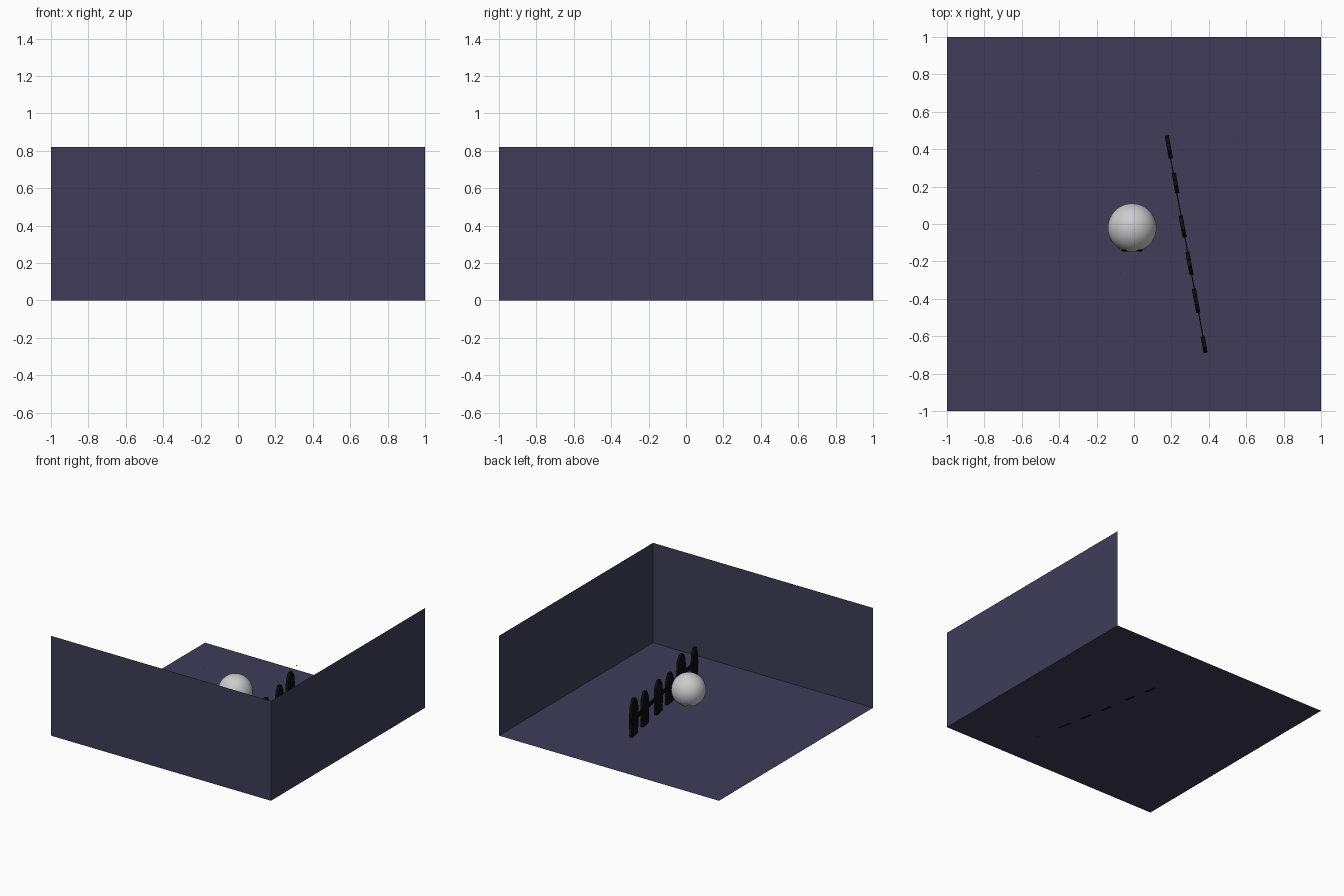
import bpy, bmesh, math
from mathutils import Vector

if "Cube" in bpy.data.objects:
    bpy.data.objects.remove(bpy.data.objects["Cube"])


def material(name, rgb):
    m = bpy.data.materials.new(name)
    m.diffuse_color = (*rgb, 1)
    m.use_nodes = True
    m.node_tree.nodes["Principled BSDF"].inputs["Base Color"].default_value = m.diffuse_color
    return m


NIGHT = material("night_violet", (0.05, 0.046, 0.098))
BLACK = material("black", (0.004, 0.004, 0.004))


def add_object(name, bm, mat=None, smooth=False):
    me = bpy.data.meshes.new(name)
    for f in bm.faces:
        f.smooth = smooth
    bm.to_mesh(me)
    bm.free()
    ob = bpy.data.objects.new(name, me)
    bpy.context.collection.objects.link(ob)
    if mat:
        me.materials.append(mat)
    return ob


def sheet(name, corners):
    bm = bmesh.new()
    bm.faces.new([bm.verts.new(c) for c in corners])
    return add_object(name, bm, NIGHT)


def board(name, outline, thickness):
    """Extrude an (along, up) outline evenly about its own plane."""
    bm = bmesh.new()
    face = bm.faces.new([bm.verts.new((-thickness / 2, a, z)) for a, z in outline])
    ext = bmesh.ops.extrude_face_region(bm, geom=[face])
    moved = [v for v in ext["geom"] if isinstance(v, bmesh.types.BMVert)]
    bmesh.ops.translate(bm, verts=moved, vec=(thickness, 0, 0))
    bmesh.ops.recalc_face_normals(bm, faces=bm.faces)
    return add_object(name, bm, BLACK)


# Floor and the two walls
H = 0.82
sheet("floor", [(-1, -1, 0), (1, -1, 0), (1, 1, 0), (-1, 1, 0)])
sheet("front_wall", [(1, -1, 0), (-1, -1, 0), (-1, -1, H), (1, -1, H)])
sheet("side_wall", [(1, 1, 0), (1, -1, 0), (1, -1, H), (1, 1, H)])

# Floating spirit: ball with an open, wavy hem
R = 0.13
C = Vector((-0.01, -0.02, 0.26))
bm = bmesh.new()
bmesh.ops.create_uvsphere(bm, u_segments=48, v_segments=24, radius=R)
bmesh.ops.delete(bm, geom=[v for v in bm.verts if v.co.z < -R * 0.9999], context='VERTS')
for v in bm.verts:
    u = math.atan2(v.co.y, v.co.x)
    polar = math.acos(max(-1, min(1, v.co.z / R)))
    polar *= (2.5 + 0.17 * math.cos(7 * u)) / math.pi
    v.co = R * Vector((math.sin(polar) * math.cos(u), math.sin(polar) * math.sin(u), math.cos(polar)))
spirit = add_object("spirit_body", bm, None, True)
spirit.location = C

# Eyes set into the front of the spirit
for side in (-1, 1):
    bm = bmesh.new()
    bmesh.ops.create_uvsphere(bm, u_segments=16, v_segments=10, radius=0.017)
    eye = add_object("eye", bm, BLACK, True)
    eye.scale = (1, 0.4, 1.4)
    eye.location = C + Vector((side * 0.04, -0.121, 0.02))

# Fence: pickets with clipped tips on a slanting line
ANGLE = math.atan2(0.211, 1.163)
pickets = [  # x, y, width, height
    (0.186, 0.412, 0.125, 0.30), (0.222, 0.219, 0.112, 0.275),
    (0.260, -0.013, 0.118, 0.27), (0.296, -0.209, 0.125, 0.245),
    (0.332, -0.410, 0.132, 0.31), (0.375, -0.645, 0.090, 0.265)]
for x, y, w, h in pickets:
    b = w * 0.42
    p = board("picket", [(-b, 0), (b, 0), (w / 2, h * 0.5), (b, h - 0.05),
                         (w * 0.15, h), (-w * 0.15, h), (-b, h - 0.05), (-w / 2, h * 0.5)], 0.022)
    p.location = (x, y, 0)
    p.rotation_euler.z = ANGLE
rail = board("rail", [(-0.56, 0.115), (0.56, 0.115), (0.56, 0.15), (-0.56, 0.15)], 0.006)
rail.location = (0.279, -0.108, 0)
rail.rotation_euler.z = ANGLE

# Drifting motes
for x, y, z in [(-0.51, 0.29, 0.2), (-0.4, 0.01, 0.25), (0.064, 0.27, 0.1), (0.257, 0.393, 0.38),
                (0.556, 0.436, 0.2), (0.214, 0.04, 0.226), (-0.07, -0.255, 0.2)]:
    bm = bmesh.new()
    bmesh.ops.create_icosphere(bm, subdivisions=1, radius=0.004)
    add_object("mote", bm).location = (x, y, z)
